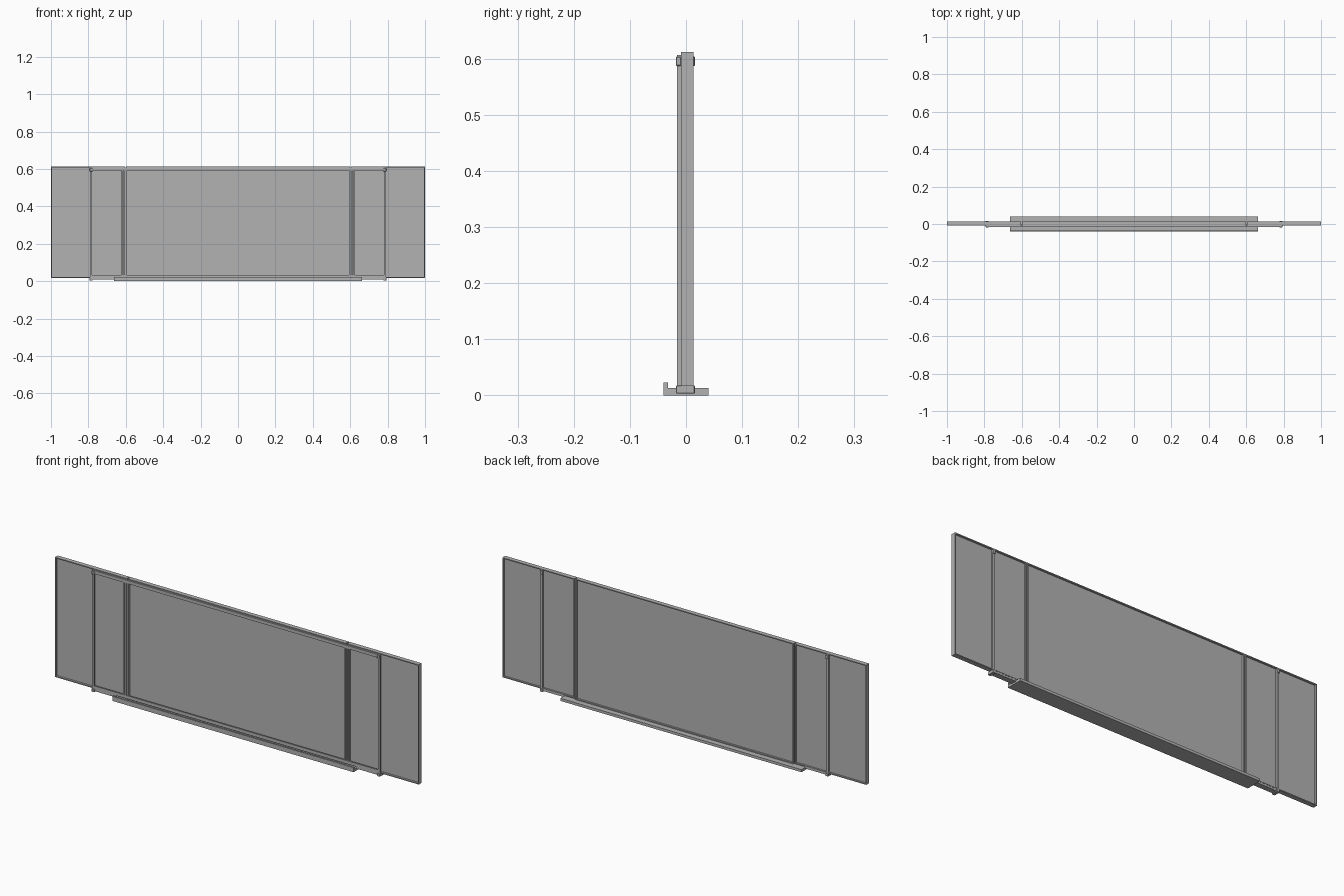
import bpy, bmesh

if "Cube" in bpy.data.objects:
    bpy.data.objects.remove(bpy.data.objects["Cube"])

grey = bpy.data.materials.new("dark_grey")
grey.diffuse_color = (0.45, 0.45, 0.45, 1)
grey.use_nodes = True
grey.node_tree.nodes["Principled BSDF"].inputs["Base Color"].default_value = grey.diffuse_color


def add_object(name, bm):
    me = bpy.data.meshes.new(name)
    bm.to_mesh(me)
    bm.free()
    me.materials.append(grey)
    ob = bpy.data.objects.new(name, me)
    bpy.context.collection.objects.link(ob)
    return ob


def boxes(name, items, bevel=0.0):
    """One object from boxes given as (x0, x1, y0, y1, z0, z1)."""
    bm = bmesh.new()
    for x0, x1, y0, y1, z0, z1 in items:
        for v in bmesh.ops.create_cube(bm, size=1)["verts"]:
            v.co.x = x0 + (v.co.x + 0.5) * (x1 - x0)
            v.co.y = y0 + (v.co.y + 0.5) * (y1 - y0)
            v.co.z = z0 + (v.co.z + 0.5) * (z1 - z0)
    ob = add_object(name, bm)
    if bevel:
        m = ob.modifiers.new("bevel", "BEVEL")
        m.width = bevel
        m.segments = 1
    return ob


def frame(x0, x1, y0, y1, z0, z1, w):
    """Four rails of a rectangular frame."""
    return [(x0, x1, y0, y1, z0, z0 + w), (x0, x1, y0, y1, z1 - w, z1),
            (x0, x0 + w, y0, y1, z0 + w, z1 - w),
            (x1 - w, x1, y0, y1, z0 + w, z1 - w)]


def mirrored(name, items, bevel=0.0):
    ob = boxes(name, items, bevel)
    ob.modifiers.new("mirror", "MIRROR")
    return ob


# Base tray with front lip, extruded along x
profile = [(-0.04, 0), (0.04, 0), (0.04, 0.013), (-0.032, 0.013),
           (-0.032, 0.023), (-0.04, 0.023)]
bm = bmesh.new()
face = bm.faces.new([bm.verts.new((-0.663, y, z)) for y, z in profile])
ext = bmesh.ops.extrude_face_region(bm, geom=[face])["geom"]
bmesh.ops.translate(bm, vec=(1.326, 0, 0),
                    verts=[g for g in ext if isinstance(g, bmesh.types.BMVert)])
bmesh.ops.recalc_face_normals(bm, faces=bm.faces)
add_object("base_tray", bm)

# Centre panel: thin deep frame and sheet
boxes("centre_frame", frame(-0.6, 0.6, -0.009, 0.013, 0.013, 0.612, 0.005))
boxes("centre_sheet", [(-0.597, 0.597, 0.001, 0.004, 0.016, 0.609)])

# Outer sliding panels
mirrored("side_frame", frame(0.605, 1.0, -0.009, 0.013, 0.017, 0.612, 0.005))
mirrored("side_sheet", [(0.608, 0.997, 0.001, 0.004, 0.02, 0.609)])

# Thin front rails joining the panels, and paired stiles at the joints
boxes("front_rails", [(-0.785, 0.785, -0.016, -0.009, 0.018, 0.034),
                      (-0.785, 0.785, -0.016, -0.009, 0.591, 0.607)])
mirrored("joint_stile", [(0.594, 0.601, -0.013, -0.003, 0.03, 0.595),
                         (0.605, 0.612, -0.013, -0.003, 0.03, 0.595),
                         (0.616, 0.622, -0.013, -0.003, 0.03, 0.595)])

# Slim end stiles with wrap-around clips top and bottom
mirrored("front_stile", [(0.78, 0.792, -0.016, -0.009, 0.018, 0.607)])
mirrored("back_stile", [(0.78, 0.792, 0.004, 0.013, 0.022, 0.607)])
mirrored("slide_clip", [(0.777, 0.793, -0.018, 0.016, 0.003, 0.018),
                        (0.777, 0.793, -0.018, -0.008, 0.587, 0.604),
                        (0.777, 0.793, 0.012, 0.016, 0.587, 0.604)], 0.0015)
mirrored("lower_runner", [(0.66, 0.785, -0.015, 0.012, 0.008, 0.018)])
